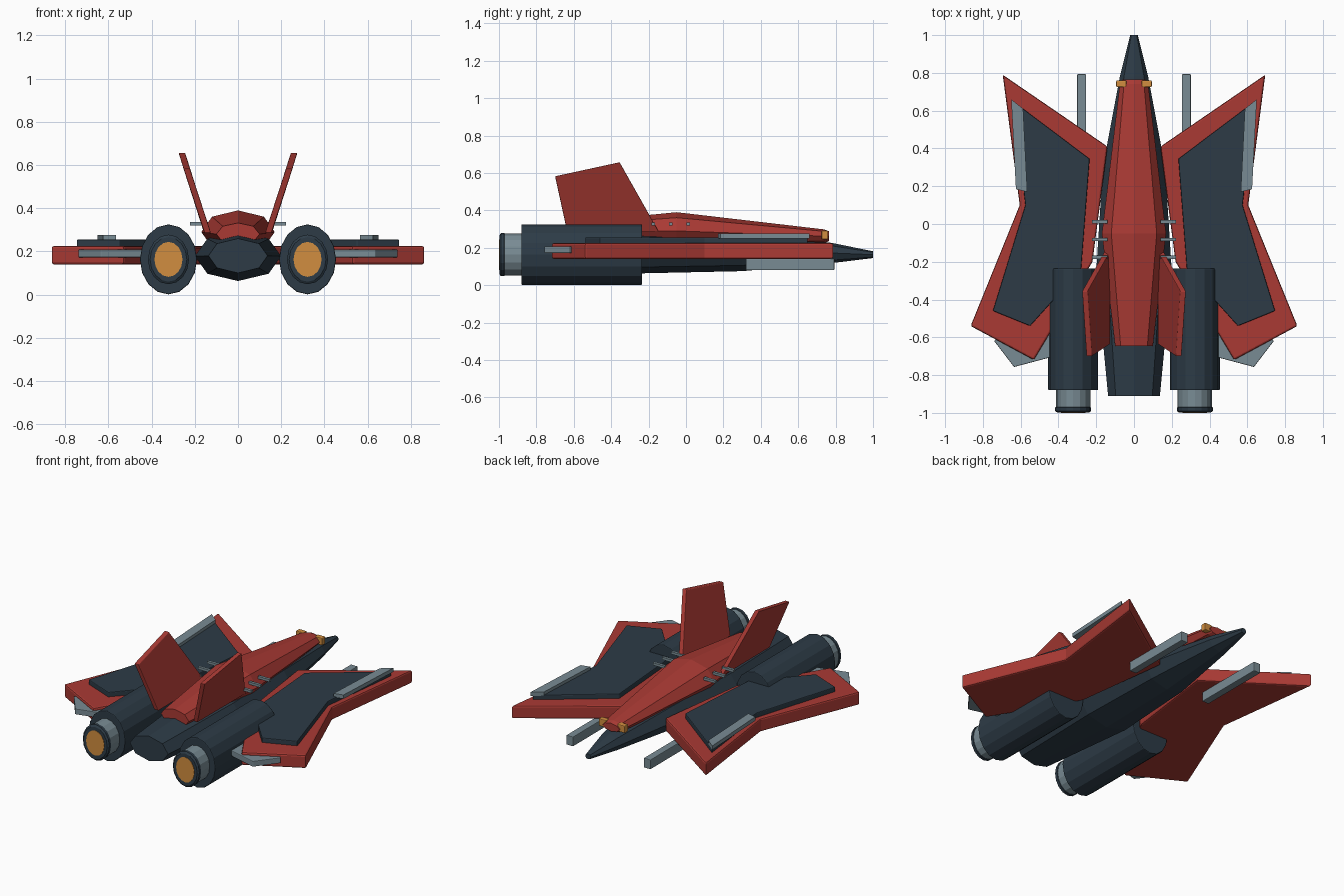
import bpy, bmesh, math
from mathutils import Vector

cube = bpy.data.objects.get("Cube")
if cube:
    bpy.data.objects.remove(cube, do_unlink=True)


def material(name, rgb):
    m = bpy.data.materials.new(name)
    m.use_nodes = True
    color = (*rgb, 1)
    m.diffuse_color = color
    m.node_tree.nodes["Principled BSDF"].inputs["Base Color"].default_value = color
    return m


RED = material("hull red", (0.40, 0.042, 0.034))
DARK = material("dark slate", (0.026, 0.044, 0.062))
GREY = material("steel grey", (0.19, 0.26, 0.295))
ORANGE = material("glow orange", (0.64, 0.27, 0.05))


def finish(name, bm, mat, bevel=0.0):
    bmesh.ops.recalc_face_normals(bm, faces=bm.faces)
    me = bpy.data.meshes.new(name)
    bm.to_mesh(me)
    bm.free()
    ob = bpy.data.objects.new(name, me)
    bpy.context.collection.objects.link(ob)
    me.materials.append(mat)
    if bevel:
        mod = ob.modifiers.new("edge bevel", "BEVEL")
        mod.width = bevel
        mod.segments = 2
        mod.limit_method = "ANGLE"
    return ob


def loft(name, stations, sides, mat, cx=0.0, bevel=0.0):
    """Join elliptical sections along y; a station is (y, z, half width, half height)."""
    bm = bmesh.new()
    rings = []
    for y, z, rx, rz in stations:
        rings.append([bm.verts.new((cx + rx * math.cos(a), y, z + rz * math.sin(a)))
                      for a in (math.tau * i / sides for i in range(sides))])
    for a, b in zip(rings, rings[1:]):
        for i in range(sides):
            j = (i + 1) % sides
            bm.faces.new((a[i], a[j], b[j], b[i]))
    bm.faces.new(rings[0])
    bm.faces.new(rings[-1])
    return finish(name, bm, mat, bevel)


def prism(name, base, offset, mat, bevel=0.0):
    """Solid swept from a base polygon along an offset."""
    bm = bmesh.new()
    off = Vector(offset)
    low = [bm.verts.new(p) for p in base]
    high = [bm.verts.new(Vector(p) + off) for p in base]
    bm.faces.new(low)
    bm.faces.new(high)
    for i in range(len(base)):
        j = (i + 1) % len(base)
        bm.faces.new((low[i], low[j], high[j], high[i]))
    return finish(name, bm, mat, bevel)


def plate(name, outline, z0, z1, s, mat, bevel=0.0):
    return prism(name, [(s * x, y, z0) for x, y in outline], (0, 0, z1 - z0), mat, bevel)


def box(name, x0, x1, y0, y1, z0, z1, s, mat, bevel=0.0):
    return plate(name, [(x0, y0), (x1, y0), (x1, y1), (x0, y1)], z0, z1, s, mat, bevel)


# Fuselage and upper spine
loft("fuselage", [(-0.91, 0.18, 0.137, 0.08), (-0.25, 0.178, 0.2, 0.115),
                  (0.3, 0.18, 0.165, 0.105), (0.78, 0.172, 0.075, 0.054),
                  (1.0, 0.163, 0.02, 0.018)], 8, DARK)
loft("spine", [(-0.645, 0.28, 0.1, 0.052), (-0.05, 0.29, 0.17, 0.1),
               (0.74, 0.262, 0.075, 0.036), (0.765, 0.262, 0.06, 0.026)], 8, RED)

WING = [(0.14, 0.41), (0.695, 0.79), (0.605, 0.10),
        (0.865, -0.54), (0.53, -0.72), (0.22, -0.20)]
PANEL = [(0.235, 0.345), (0.64, 0.65), (0.575, 0.10),
         (0.747, -0.46), (0.55, -0.54), (0.28, -0.24)]
STRIP = [(0.65, 0.66), (0.587, 0.61), (0.565, 0.17), (0.625, 0.185)]
WINGLET = [(0.74, -0.62), (0.635, -0.757), (0.42, -0.70), (0.42, -0.5), (0.65, -0.5)]

for side, s in (("left", 1), ("right", -1)):
    # Wing with its raised panel and trim
    plate(side + "_wing", WING, 0.14, 0.225, s, RED, 0.01)
    plate(side + "_wing_panel", PANEL, 0.22, 0.255, s, DARK, 0.005)
    plate(side + "_wing_strip", STRIP, 0.25, 0.275, s, GREY)
    plate(side + "_winglet", WINGLET, 0.172, 0.208, s, GREY, 0.004)

    # Engine
    cx, cz = s * 0.322, 0.163
    loft(side + "_engine", [(-0.88, cz, 0.132, 0.162), (-0.235, cz, 0.132, 0.162)],
         16, DARK, cx, 0.005)
    loft(side + "_engine_collar", [(-0.97, cz, 0.092, 0.112), (-0.87, cz, 0.092, 0.112)],
         16, GREY, cx)
    loft(side + "_engine_rim", [(-0.998, cz, 0.085, 0.103), (-0.99, cz, 0.095, 0.115),
                                (-0.972, cz, 0.095, 0.115), (-0.963, cz, 0.085, 0.103)],
         16, DARK, cx)
    loft(side + "_engine_glow", [(-1.0, cz, 0.065, 0.081), (-0.99, cz, 0.065, 0.081)],
         16, ORANGE, cx)

    # Tail fin, slightly twisted and leaning outward
    prism(side + "_tail_fin",
          [(s * (x - 0.015), y, z) for x, y, z in
           ((0.142, -0.145, 0.285), (0.26, -0.355, 0.657),
            (0.237, -0.70, 0.582), (0.14, -0.635, 0.285))],
          (s * 0.03, 0, 0), RED, 0.004)

    # Cannon, nose light and spine vents
    box(side + "_cannon", 0.253, 0.301, 0.32, 0.793, 0.08, 0.142, s, GREY, 0.004)
    box(side + "_nose_light", 0.04, 0.094, 0.725, 0.76, 0.245, 0.292, s, ORANGE, 0.005)
    for n, y in enumerate((0.012, -0.082, -0.175)):
        box(f"{side}_vent_{n + 1}", 0.14, 0.223, y - 0.009, y + 0.009,
            0.32, 0.336, s, GREY)
